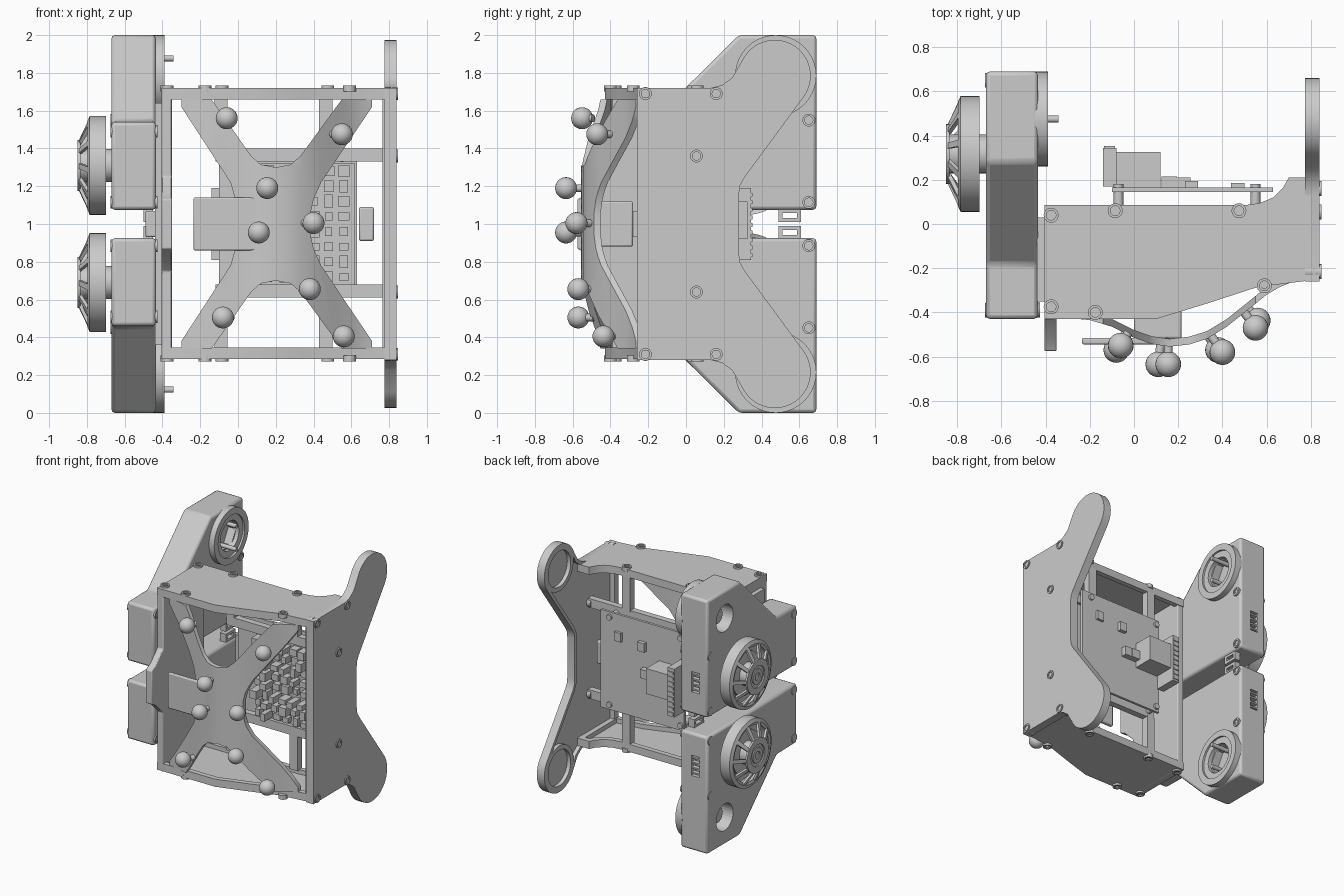
import bpy, bmesh, math, random
from mathutils import Vector

if "Cube" in bpy.data.objects:
    bpy.data.objects.remove(bpy.data.objects["Cube"])
random.seed(4)

def place(axis, u, v, t):
    return {'x': (t, u, v), 'y': (u, t, v), 'z': (u, v, t)}[axis]

def finish(bm, name):
    bmesh.ops.recalc_face_normals(bm, faces=bm.faces)
    me = bpy.data.meshes.new(name)
    bm.to_mesh(me); bm.free()
    ob = bpy.data.objects.new(name, me)
    bpy.context.collection.objects.link(ob)
    return ob

def prism(name, pts, axis, a, b, bevel=0, rim=0):
    """Extruded outline; with rim > 0 only a border of that width is kept."""
    bm = bmesh.new()
    f = bm.faces.new([bm.verts.new(place(axis, u, v, a)) for u, v in pts])
    bm.normal_update()
    if rim:
        bmesh.ops.inset_region(bm, faces=[f], thickness=rim, use_even_offset=True, use_boundary=True)
        bmesh.ops.delete(bm, geom=[f], context='FACES')
    r = bmesh.ops.extrude_face_region(bm, geom=bm.faces[:])
    bmesh.ops.translate(bm, verts=[g for g in r['geom'] if isinstance(g, bmesh.types.BMVert)],
                        vec=place(axis, 0, 0, b - a))
    ob = finish(bm, name)
    if bevel:
        m = ob.modifiers.new('bevel', 'BEVEL')
        m.width, m.segments, m.limit_method = bevel, 2, 'ANGLE'
        m.angle_limit = math.radians(40)
    return ob

def box(name, x0, x1, y0, y1, z0, z1, bevel=0):
    return prism(name, [(x0, y0), (x1, y0), (x1, y1), (x0, y1)], 'z', z0, z1, bevel)

def lathe(name, prof, axis, c, n=32, closed=False):
    """Turn (radius, position) points round an axis through c."""
    bm = bmesh.new()
    rows = [[bm.verts.new(place(axis, c[0] + r * math.cos(2 * math.pi * k / n),
                                c[1] + r * math.sin(2 * math.pi * k / n), t)) for r, t in prof] for k in range(n)]
    m = len(prof)
    for k in range(n):
        p, q = rows[k], rows[(k + 1) % n]
        for i in range(m if closed else m - 1):
            j = (i + 1) % m
            bm.faces.new((p[i], p[j], q[j], q[i]))
    bmesh.ops.remove_doubles(bm, verts=bm.verts, dist=1e-5)
    return finish(bm, name)

def rod(name, axis, c, r, a, b, n=16):
    return lathe(name, [(0, a), (r, a), (r, b), (0, b)], axis, c, n)

def tube(name, axis, c, r0, r1, a, b, n=32):
    return lathe(name, [(r0, a), (r1, a), (r1, b), (r0, b)], axis, c, n, True)

def screw(axis, c, t, d=1):
    lathe('screw', [(0, t - .02 * d), (.034, t - .02 * d), (.034, t + .012 * d), (.022, t + .012 * d),
                    (.022, t + .004 * d), (.012, t + .004 * d), (.012, t - .008 * d), (0, t - .008 * d)], axis, c, 14)

def cut(ob, cutter):
    cutter.hide_render = True
    cutter.hide_viewport = True
    cutter.display_type = 'WIRE'
    m = ob.modifiers.new('cut', 'BOOLEAN')
    m.object, m.operation, m.solver = cutter, 'DIFFERENCE', 'EXACT'

def arc(cx, cy, r, a0, a1, n):
    return [(cx + r * math.cos(math.radians(a0 + (a1 - a0) * i / n)),
             cy + r * math.sin(math.radians(a0 + (a1 - a0) * i / n))) for i in range(n + 1)]

def mirrored(half):
    return half + [(u, 2 - v) for u, v in reversed(half)]

# Drive modules on the left, upper and lower
for s in (1, -1):
    Z = lambda z: 1 + s * (z - 1)
    hous = [(-.43, 1.075), (-.43, 1.54), (-.18, 1.545), (.28, 2), (.69, 2), (.69, 1.075)]
    body = prism('motor_housing', [(y, Z(z)) for y, z in hous], 'x', -.67, -.435, .018)
    C, W = (.475, Z(1.785)), (.317, Z(1.31))
    cut(body, rod('bearing_cutter', 'x', C, .105, -.8, -.56, 32))
    cut(body, rod('hub_cutter', 'x', C, .12, -.50, -.3, 6))
    cut(body, box('slot_cutter', -.60, -.53, .63, .8, Z(1.33) - .08, Z(1.33) + .08))
    tube('output_flange', 'x', C, .165, .215, -.45, -.39, 40)
    tube('flange_inner_ring', 'x', C, .115, .17, -.45, -.405, 40)
    rod('bearing_core', 'x', C, .06, -.61, -.54, 24)
    for k in (-1, 1):
        rod('flange_pin', 'x', (C[0], C[1] + k * .092), .016, -.52, -.342)
    for i in range(4):
        z = Z(1.33) - .06 + i * .04
        box('vent_slat', -.60, -.53, .65, .685, z - .006, z + .006)
    for y, z in ((.65, 1.55), (.65, 1.115), (-.39, 1.49), (-.39, 1.115)):
        screw('x', (y, Z(z)), -.438)
        rod('housing_boss', 'x', (y, Z(z)), .033, -.674, -.6)
    # Lug with slot at the inner edge
    lo, hi = sorted((Z(1.01), Z(1.08)))
    prism('slotted_lug', [(.49, lo), (.61, lo), (.61, hi), (.49, hi)], 'x', -.5, -.45, rim=.022)
    # Motor bell: rim, open cone of spokes, hub
    lathe('motor_rim', [(.262, -.70), (.262, -.785), (.235, -.797), (.215, -.79), (.23, -.775), (.23, -.715),
                        (0, -.715), (0, -.70)], 'x', W, 48)
    tube('motor_collar', 'x', W, .085, .135, -.85, -.835, 36)
    rod('motor_hub', 'x', W, .088, -.84, -.66, 32)
    rod('motor_stator', 'x', W, .17, -.75, -.70, 24)
    tube('hub_cap', 'x', W, .03, .06, -.848, -.83, 24)
    bm = bmesh.new()
    for k in range(10):
        a = k * math.pi / 5
        vs = []
        for x in (0, .02):
            for r, t, d in ((.12, -.85, -.11), (.12, -.85, .11), (.243, -.792, .17), (.243, -.792, .04)):
                vs.append(bm.verts.new((t + x, W[0] + r * math.cos(a + d), W[1] + r * math.sin(a + d))))
        for q in ((0, 1, 2, 3), (4, 5, 6, 7), (0, 1, 5, 4), (1, 2, 6, 5), (2, 3, 7, 6), (3, 0, 4, 7)):
            bm.faces.new([vs[i] for i in q])
    finish(bm, 'motor_spokes')

# Left mounting wall with forward tab
wall = mirrored([(.08, 1.715), (-.43, 1.715), (-.43, 1.25), (-.52, 1.16), (-.575, 1.13)])
prism('left_wall', wall, 'x', -.405, -.35, .006)
prism('mount_spacer', mirrored([(.03, 1.64), (-.35, 1.64)]), 'x', -.44, -.40)
box('cable_connector', -.49, -.43, -.22, -.15, .93, 1.07, .01)

# Top and bottom covers, each with a rim and screws
cover = [(-.405, .085), (-.405, -.43), (.1, -.43), (.33, -.36), (.56, -.285), (.80, -.255), (.80, .21), (.70, .21),
         (.675, .165), (.63, .12), (.57, .095), (.5, .085)]
for s in (1, -1):
    Z = lambda z: 1.003 + s * (z - 1.003)
    prism('cover_plate', cover, 'z', *sorted((Z(1.695), Z(1.72))))
    prism('cover_rim', cover, 'z', *sorted((Z(1.66), Z(1.70))), rim=.04)
    for c in ((-.375, .04), (-.085, .06), (.475, .06), (-.375, -.375), (-.175, -.4), (.59, -.28)):
        screw('z', c, Z(1.722), s)

# Right side plate with two round lobes
half = ([(-.26, 1.72), (.13, 1.72), (.19, 1.735), (.245, 1.775)] + arc(.47, 1.785, .19, 148, -37, 20)
        + [(.305, 1.24), (.287, 1.205), (.28, 1.16)])
side = mirrored(half)
prism('right_side_plate', side, 'x', .805, .84)
prism('right_side_rim', side, 'x', .775, .81, rim=.025)
for z in (1.785, .215):
    tube('lobe_bearing_ring', 'x', (.47, z), .14, .175, .775, .81, 40)
for s in (1, -1):
    for y, z in ((-.215, 1.69), (.16, 1.69), (.055, 1.36)):
        screw('x', (y, 1 + s * (z - 1)), .836)
        rod('side_boss', 'x', (y, 1 + s * (z - 1)), .035, .775, .81)

# Rear frame bars behind the cover edges
for z in (1.365, .645):
    box('rear_cross_bar', -.12, .80, .03, .08, z - .035, z + .035)
for x in (-.09, .465):
    for z0, z1 in ((1.39, 1.67), (.34, .62)):
        box('rear_upright', x - .035, x + .035, .03, .085, z0, z1)
box('right_inner_post', .765, .81, -.25, -.20, .3, 1.71)

# Circuit board, standoffs and components
box('circuit_board', -.10, .63, .145, .165, .62, 1.39)
for x in (-.07, .55):
    for z in (.66, 1.35):
        rod('standoff', 'y', (x, z), .022, .06, .18)
box('heat_sink_strip', -.14, -.08, .17, .345, .81, 1.19)
for i in range(9):
    box('strip_fin', -.135, -.085, .34, .352, .825 + i * .04, .845 + i * .04)
box('port_block', -.08, .12, .16, .325, .92, 1.12)
for x, z, w, h in ((.16, 1.0, .035, .05), (.22, 1.0, .035, .045), (.26, 1.2, .03, .03), (.47, 1.22, .03, .02)):
    box('rear_chip', x - w, x + w, .15, .165 + h, z - .035, z + .035)
box('second_board', .12, .62, .06, .075, .68, 1.32)
for i in range(6):
    for j in range(8):
        x, z, h = .16 + i * .08, .72 + j * .08, random.uniform(.03, .11)
        w, d = random.uniform(.018, .032), random.uniform(.02, .035)
        box('front_chip', x - w, x + w, .06 - h, .065, z - d, z + d)
box('side_connector', .64, .72, .05, .09, .91, 1.09, .01)

# Camera unit behind the cross bracket
box('camera_board', -.235, .16, -.545, -.515, .86, 1.14, .008)
box('camera_body', .0, .215, -.52, -.28, .88, 1.12, .01)
box('camera_mount', .02, .19, -.42, -.26, .93, 1.07)

# Curved cross bracket: depth follows x
curve = [(-.3, -.425), (-.2, -.435), (-.1, -.465), (0, -.515), (.08, -.543), (.16, -.555), (.25, -.545),
         (.33, -.52), (.42, -.465), (.52, -.385), (.6, -.32), (.66, -.285), (.71, -.265)]
def depth(x):
    for (a, p), (b, q) in zip(curve, curve[1:]):
        if x <= b + 1e-4:
            return p + (q - p) * (x - a) / (b - a)
    return curve[-1][1]

arms = mirrored([(.385, 1.06), (.40, 1.13), (.44, 1.22), (.71, 1.62), (.71, 1.66), (.55, 1.66), (.33, 1.36), (.28, 1.315),
                 (.2, 1.30), (.12, 1.315), (.07, 1.36), (-.14, 1.66), (-.3, 1.66), (-.3, 1.62), (-.04, 1.22), (-.02, 1.15)])
bm = bmesh.new()
bm.faces.new([bm.verts.new((x, 0, z)) for x, z in arms])
bm.normal_update()
bmesh.ops.triangulate(bm, faces=bm.faces[:])
for x, _ in curve[1:-1]:
    bmesh.ops.bisect_plane(bm, geom=bm.verts[:] + bm.edges[:] + bm.faces[:], plane_co=(x, 0, 0), plane_no=(1, 0, 0))
for v in bm.verts:
    v.co.y = depth(v.co.x)
r = bmesh.ops.extrude_face_region(bm, geom=bm.faces[:])
bmesh.ops.translate(bm, verts=[g for g in r['geom'] if isinstance(g, bmesh.types.BMVert)], vec=(0, .035, 0))
finish(bm, 'cross_bracket')

# Marker balls on short stems square to the bracket
for x, y, z in ((-.06, -.55, 1.56), (.55, -.47, 1.475), (.155, -.635, 1.19), (.40, -.58, 1.005), (.11, -.635, .955),
                (.38, -.57, .655), (-.08, -.57, .505), (.56, -.437, .405)):
    rad = .058
    lathe('marker_ball', [(rad * math.sin(math.pi * i / 14), y - rad * math.cos(math.pi * i / 14)) for i in range(15)],
          'y', (x, z), 24)
    foot = min((Vector((x + i * .01, depth(x + i * .01), z)) for i in range(-12, 13)),
               key=lambda p: (p - Vector((x, y, z))).length)
    way = foot - Vector((x, y, z))
    stem = rod('marker_stem', 'z', (0, 0), .02, 0, way.length + .01)
    stem.location = (x, y, z)
    stem.rotation_euler = way.to_track_quat('Z', 'Y').to_euler()

# Smooth shading that keeps edges sharp
bpy.ops.object.select_all(action='DESELECT')
for ob in bpy.context.scene.objects:
    if not ob.hide_render:
        ob.select_set(True)
        bpy.context.view_layer.objects.active = ob
bpy.ops.object.shade_smooth_by_angle(angle=math.radians(35))
